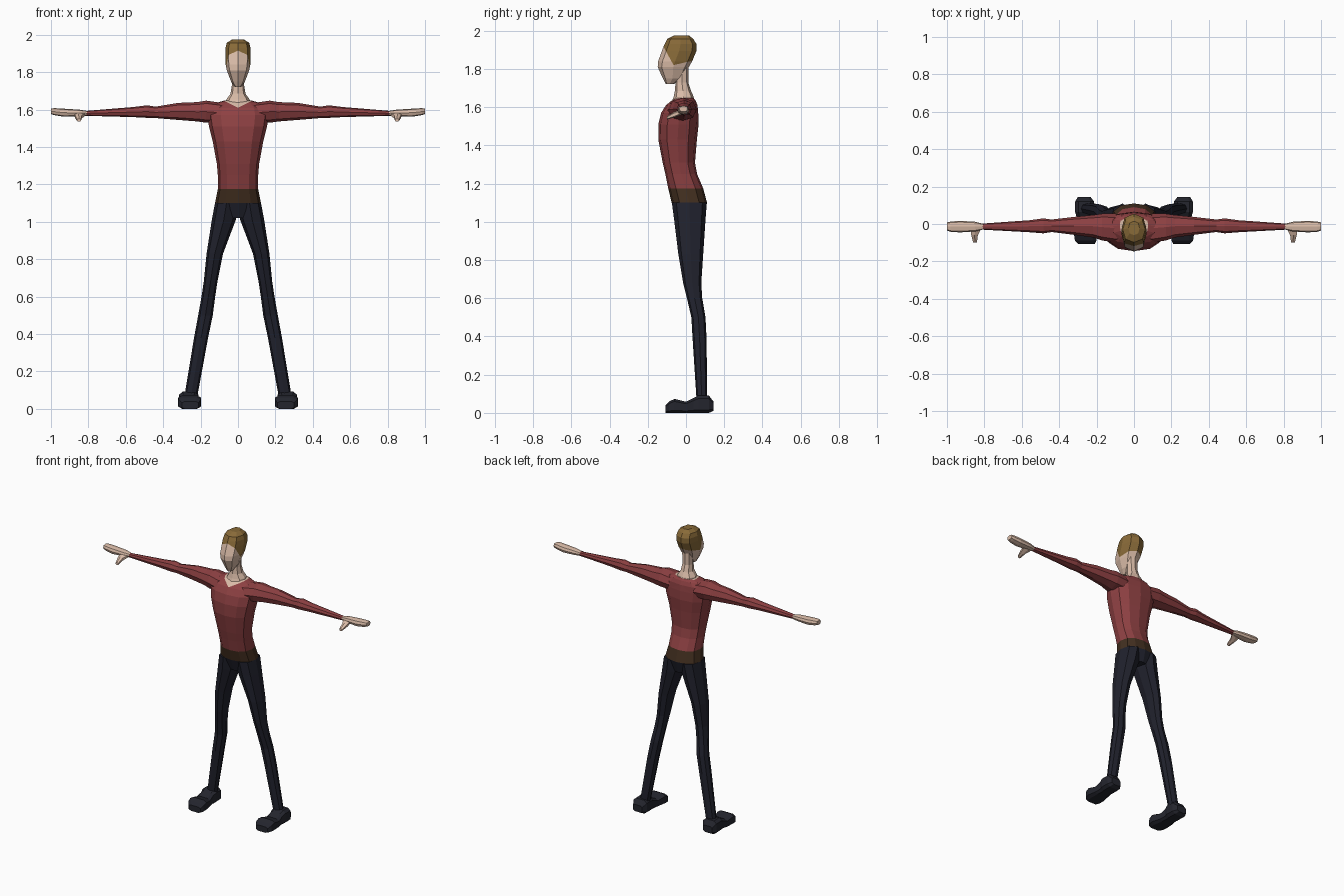
import bpy, bmesh, math
from mathutils import Vector


def material(name, rgb):
    m = bpy.data.materials.new(name)
    m.diffuse_color = (*rgb, 1)
    return m


SHIRT = material("red_cloth", (0.27, 0.052, 0.055))
SKIN = material("skin", (0.70, 0.50, 0.39))
HAIR = material("sandy_hair", (0.25, 0.145, 0.04))
BELT = material("brown_leather", (0.055, 0.028, 0.014))
PANTS = material("navy_cloth", (0.0145, 0.0155, 0.026))
SHOE = material("dark_leather", (0.0175, 0.0185, 0.027))


def loft(name, axis, stations, mats, sides=8, phase=0.0, power=0.85,
         mirror=False, cuts=(), rule=None):
    """Skin closed rings along an axis; each station is (position, a0, a1, b0, b1),
    the extents of the ring along the two other axes."""
    ring = []
    for i in range(sides):
        t = -math.pi / 2 + math.radians(phase) + 2 * math.pi * i / sides
        ring.append([math.copysign(abs(v) ** power, v) if abs(v) > 1e-6 else 0.0
                     for v in (math.cos(t), math.sin(t))])
    lo = [min(p[k] for p in ring) for k in (0, 1)]
    hi = [max(p[k] for p in ring) for k in (0, 1)]
    others = [k for k in range(3) if k != axis]

    bm = bmesh.new()
    rows = []
    for s in stations:
        row = []
        for p in ring:
            co = [0, 0, 0]
            co[axis] = s[0]
            for k in (0, 1):
                f = (p[k] - lo[k]) / (hi[k] - lo[k])
                co[others[k]] = s[1 + 2 * k] * (1 - f) + s[2 + 2 * k] * f
            row.append(bm.verts.new(co))
        rows.append(row)
    for r0, r1 in zip(rows, rows[1:]):
        for i in range(sides):
            j = (i + 1) % sides
            bm.faces.new((r0[i], r0[j], r1[j], r1[i]))
    bm.faces.new(rows[0])
    bm.faces.new(rows[-1])
    # Cut colour borders into the surface
    for co, no in cuts:
        bmesh.ops.bisect_plane(bm, geom=bm.verts[:] + bm.edges[:] + bm.faces[:],
                               plane_co=co, plane_no=no, dist=1e-5)
    bmesh.ops.recalc_face_normals(bm, faces=bm.faces)
    if rule:
        for f in bm.faces:
            f.material_index = rule(f.calc_center_median())

    me = bpy.data.meshes.new(name)
    bm.to_mesh(me)
    bm.free()
    for m in mats:
        me.materials.append(m)
    ob = bpy.data.objects.new(name, me)
    bpy.context.collection.objects.link(ob)
    if mirror:
        ob.modifiers.new("mirror", 'MIRROR')
    return ob


def sym(rows):
    """Stations centred on x = 0, from (z, half width, y front, y back)."""
    return [(z, -w, w, y0, y1) for z, w, y0, y1 in rows]


# Torso: hips, belt, shirt and the open V neckline
def torso_colour(c):
    if c.z < 1.1:
        return 0
    if c.z < 1.175:
        return 1
    return 3 if c.y < 0.01 and c.z > 1.61 + 0.5 * abs(c.x) else 2


loft("torso", 2, sym([
    (1.02, 0.05, -0.05, 0.09), (1.10, 0.123, -0.075, 0.11),
    (1.175, 0.108, -0.093, 0.09), (1.25, 0.108, -0.108, 0.058),
    (1.31, 0.113, -0.122, 0.047), (1.43, 0.135, -0.145, 0.057),
    (1.51, 0.155, -0.145, 0.066), (1.57, 0.165, -0.130, 0.064),
    (1.61, 0.155, -0.105, 0.06), (1.635, 0.12, -0.075, 0.05),
    (1.648, 0.075, -0.055, 0.04)]),
    [PANTS, BELT, SHIRT, SKIN], sides=12,
    cuts=[(Vector((0, 0, 1.61)), Vector((s * 0.5, 0, 1))) for s in (-1, 1)],
    rule=torso_colour)

# Neck
loft("neck", 2, sym([
    (1.62, 0.072, -0.078, 0.045), (1.655, 0.062, -0.064, 0.04),
    (1.685, 0.040, -0.058, 0.026), (1.73, 0.033, -0.055, 0.012),
    (1.82, 0.036, -0.055, 0.012)]), [SKIN])

# Head, with the hairline cut along two slanted planes
HAIRLINE = [(Vector((0, -0.065, 1.82)), Vector((0, 0.11, 0.06))),
            (Vector((0, -0.065, 1.82)), Vector((0, -0.02, 0.085)))]
loft("head", 2, sym([
    (1.72, 0.016, -0.105, -0.065), (1.75, 0.037, -0.121, -0.02),
    (1.81, 0.060, -0.148, 0.015), (1.84, 0.066, -0.146, 0.032),
    (1.895, 0.068, -0.126, 0.055), (1.93, 0.067, -0.112, 0.055),
    (1.957, 0.060, -0.098, 0.038), (1.976, 0.030, -0.06, 0.015)]),
    [SKIN, HAIR], cuts=HAIRLINE,
    rule=lambda c: int(all((c - co).dot(no) > 0 for co, no in HAIRLINE)))

# Sleeves
loft("sleeve", 0, [
    (0.04, -0.09, 0.045, 1.54, 1.625), (0.10, -0.10, 0.055, 1.53, 1.638),
    (0.17, -0.088, 0.055, 1.53, 1.648), (0.22, -0.072, 0.048, 1.537, 1.640),
    (0.32, -0.058, 0.038, 1.545, 1.636), (0.44, -0.043, 0.024, 1.555, 1.616),
    (0.485, -0.050, 0.030, 1.556, 1.623), (0.56, -0.044, 0.020, 1.560, 1.614),
    (0.815, -0.030, 0.002, 1.567, 1.593)], [SHIRT], mirror=True)

# Hands and thumbs
loft("hand", 0, [
    (0.80, -0.028, 0.0, 1.568, 1.592), (0.85, -0.040, 0.012, 1.565, 1.600),
    (0.93, -0.045, 0.017, 1.562, 1.605), (0.98, -0.042, 0.013, 1.570, 1.608),
    (1.0, -0.035, 0.009, 1.576, 1.606)], [SKIN], mirror=True, power=0.7)
loft("thumb", 1, [
    (-0.02, 0.815, 0.875, 1.563, 1.590), (-0.06, 0.835, 0.870, 1.546, 1.576),
    (-0.10, 0.840, 0.860, 1.535, 1.552)], [SKIN], sides=6, mirror=True)

# Trouser legs
loft("trouser_leg", 2, [
    (1.10, 0.0, 0.123, -0.074, 0.109), (1.01, 0.012, 0.140, -0.062, 0.102),
    (0.83, 0.080, 0.168, -0.040, 0.090), (0.68, 0.110, 0.183, -0.015, 0.080),
    (0.60, 0.122, 0.195, 0.005, 0.085), (0.50, 0.135, 0.213, 0.028, 0.102),
    (0.38, 0.160, 0.235, 0.035, 0.108), (0.07, 0.217, 0.286, 0.055, 0.110)],
    [PANTS], mirror=True)

# Shoes
loft("shoe", 1, [
    (-0.106, 0.210, 0.300, 0.0, 0.040), (-0.088, 0.200, 0.316, 0.0, 0.060),
    (-0.060, 0.198, 0.320, 0.0, 0.073), (0.0, 0.212, 0.314, 0.0, 0.058),
    (0.04, 0.218, 0.308, 0.0, 0.078), (0.065, 0.212, 0.315, 0.0, 0.092),
    (0.120, 0.214, 0.315, 0.0, 0.090), (0.145, 0.232, 0.300, 0.012, 0.058)],
    [SHOE], phase=22.5, power=0.5, mirror=True)
